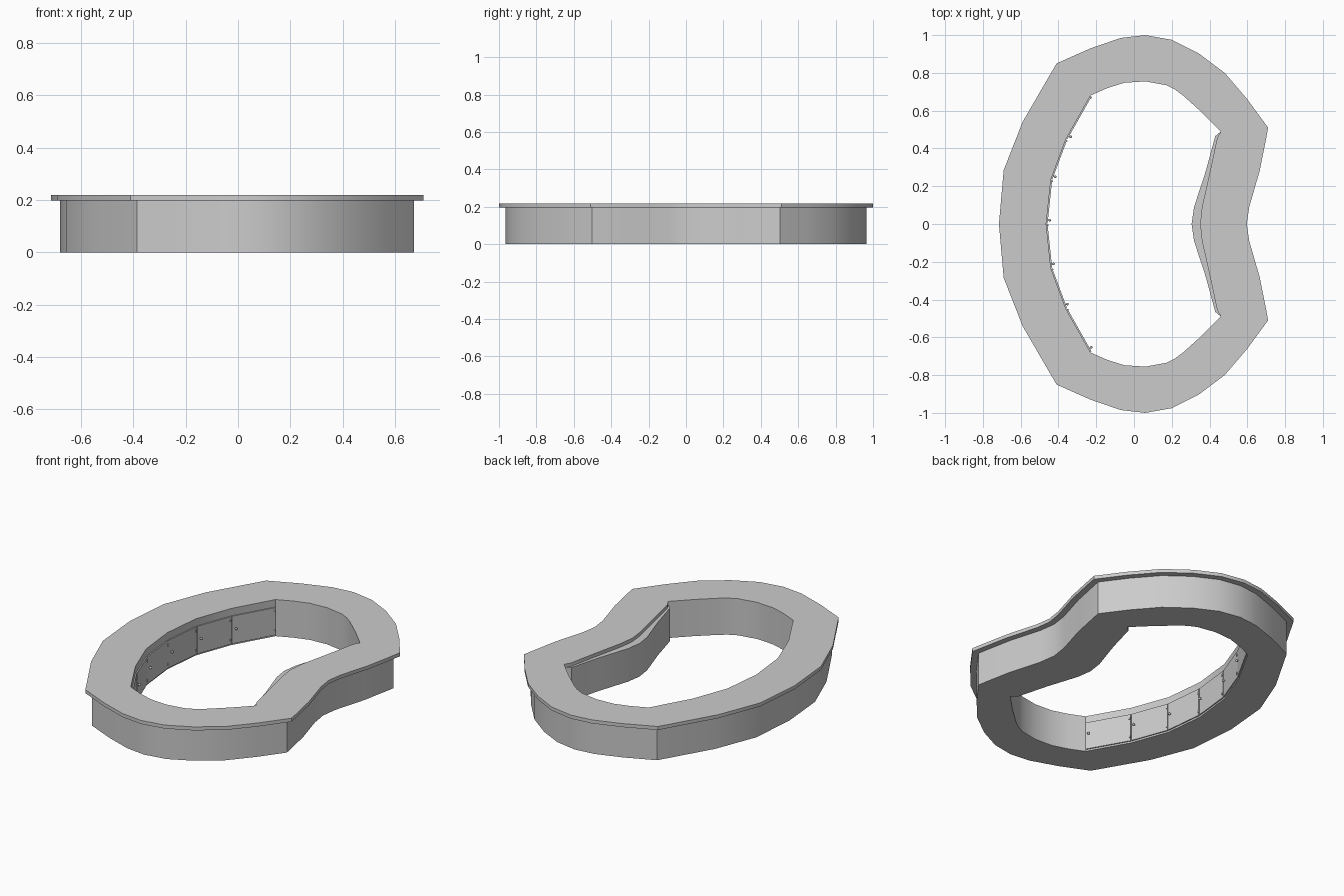
import bpy, bmesh, math
from mathutils import Vector, Matrix

if "Cube" in bpy.data.objects:
    bpy.data.objects.remove(bpy.data.objects["Cube"])

# Half outlines (y >= 0), left to right; mirrored across y = 0
OUTER = [(-.715, 0), (-.69, .285), (-.59, .54), (-.41, .85), (-.23, .93), (-.07, .985),
         (.06, 1), (.2, .975), (.34, .905), (.48, .80), (.60, .66), (.71, .51),
         (.70, .455), (.665, .28), (.61, .09), (.597, 0)]
INNER = [(-.465, 0), (-.44, .235), (-.36, .45), (-.23, .68), (-.14, .72), (-.05, .748),
         (.06, .755), (.17, .735), (.22, .71), (.26, .68), (.36, .59), (.46, .49)]
TOP_INNER = INNER + [(.44, .455), (.405, .29), (.36, .09), (.35, 0)]
BODY_INNER = INNER + [(.43, .465), (.38, .28), (.318, .09), (.305, 0)]


def mirror(half):
    return [Vector(p) for p in half] + [Vector((x, -y)) for x, y in half[-2:0:-1]]


def inset(loop, d):
    # mitred inset of a clockwise loop
    out = []
    for i, p in enumerate(loop):
        a = (p - loop[i - 1]).normalized()
        b = (loop[(i + 1) % len(loop)] - p).normalized()
        na, nb = Vector((a.y, -a.x)), Vector((b.y, -b.x))
        out.append(p + (na + nb) * (d / (1 + na.dot(nb))))
    return out


def finish(bm, name, angle):
    bmesh.ops.recalc_face_normals(bm, faces=bm.faces)
    me = bpy.data.meshes.new(name)
    bm.to_mesh(me)
    bm.free()
    me.shade_smooth()
    me.set_sharp_from_angle(angle=math.radians(angle))
    ob = bpy.data.objects.new(name, me)
    bpy.context.collection.objects.link(ob)
    return ob


def ring(name, outer, inner, z0, z1):
    bm = bmesh.new()
    rows = [[bm.verts.new((p.x, p.y, z)) for p in loop]
            for loop, z in ((outer, z0), (outer, z1), (inner, z1), (inner, z0))]
    n = len(outer)
    for k in range(4):
        a, b = rows[k], rows[(k + 1) % 4]
        for i in range(n):
            j = (i + 1) % n
            bm.faces.new((a[i], a[j], b[j], b[i]))
    return finish(bm, name, 25)


def box(bm, frame, center, size):
    m = frame @ Matrix.Translation(center) @ Matrix.Diagonal((*size, 1))
    bmesh.ops.create_cube(bm, size=1, matrix=m)


# Counter body and overhanging worktop
outer = mirror(OUTER)
ring("counter_body", inset(outer, .035), mirror(BODY_INNER), 0, .197)
ring("worktop", outer, mirror(TOP_INNER), .197, .218)

# Cupboard doors on the inner left wall
corners = [Vector((x, -y)) for x, y in INNER[3:0:-1]] + [Vector(p) for p in INNER[:4]]
for i in range(6):
    a, b = corners[i], corners[i + 1]
    along = (b - a).normalized()
    length = (b - a).length
    normal = Vector((along.y, -along.x))
    frame = Matrix(((along.x, normal.x, 0, a.x), (along.y, normal.y, 0, a.y),
                    (0, 0, 1, 0), (0, 0, 0, 1)))
    bm = bmesh.new()
    box(bm, frame, (length / 2, .003, .092), (length - .006, .008, .164))
    finish(bm, f"cupboard_door_{i + 1}", 30)

    # Round knob on a short stem
    bm = bmesh.new()
    bmesh.ops.create_uvsphere(bm, u_segments=12, v_segments=8, radius=.007,
                              matrix=frame @ Matrix.Translation((.022, .016, .1)))
    box(bm, frame, (.022, .01, .1), (.005, .01, .005))
    finish(bm, f"door_knob_{i + 1}", 40)

    # Pair of small hinges
    bm = bmesh.new()
    for z in (.035, .15):
        box(bm, frame, (length - .008, .008, z), (.008, .006, .014))
    finish(bm, f"door_hinges_{i + 1}", 30)
